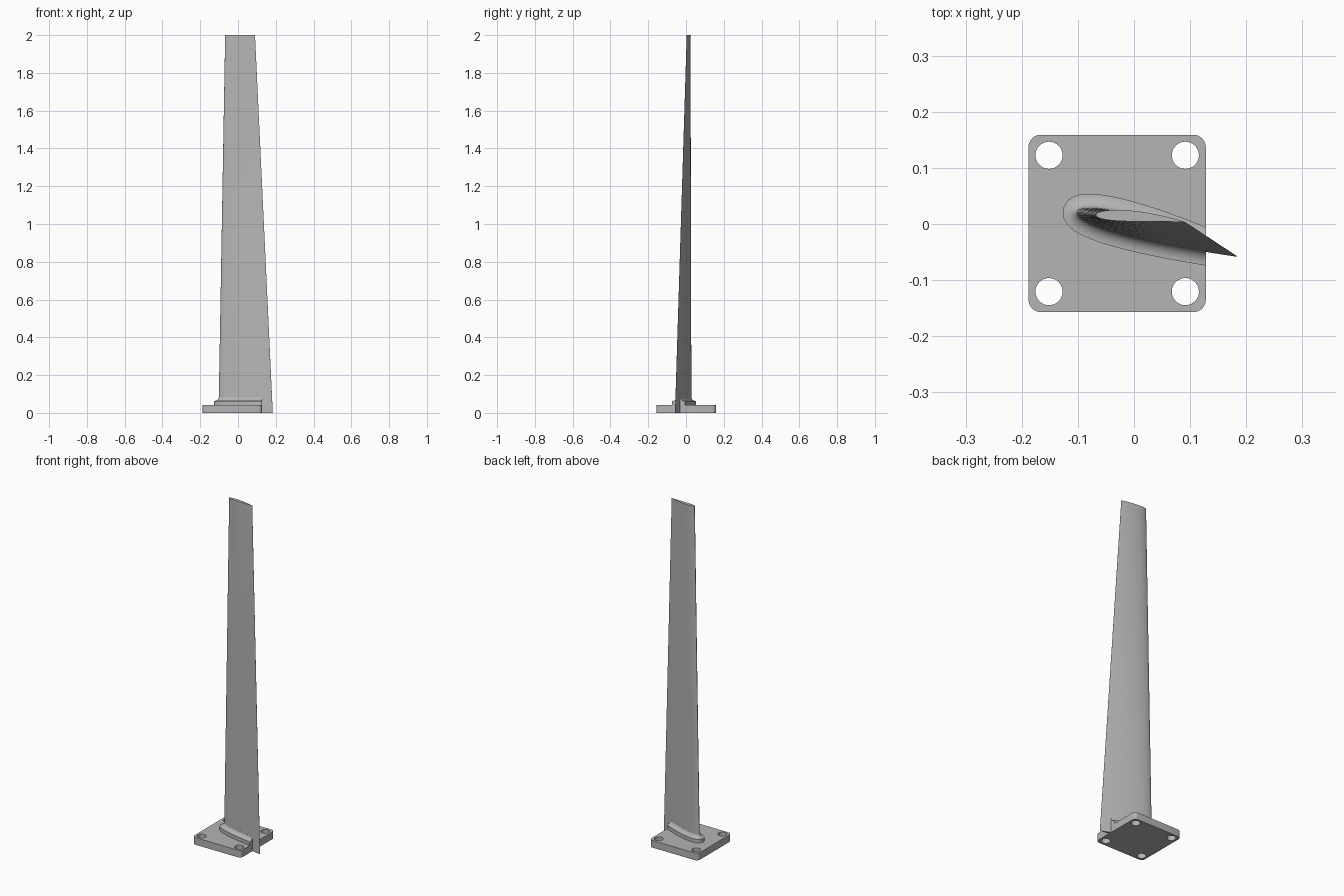
import bpy, bmesh, math
from mathutils import Vector

cube = bpy.data.objects.get("Cube")
if cube:
    bpy.data.objects.remove(cube)

metal = bpy.data.materials.new("light_grey")
metal.use_nodes = True
GREY = (0.46, 0.46, 0.46, 1)
metal.diffuse_color = GREY
metal.node_tree.nodes["Principled BSDF"].inputs["Base Color"].default_value = GREY


def finish(obj):
    """Assign the material and smooth the curved faces."""
    obj.data.materials.clear()
    obj.data.materials.append(metal)
    bpy.ops.object.select_all(action='DESELECT')
    obj.select_set(True)
    bpy.context.view_layer.objects.active = obj
    bpy.ops.object.shade_smooth_by_angle(angle=math.radians(35))


def airfoil(lead, trail, thickness, camber, steps=28):
    """Section points running from trailing edge over the back, round the nose, and return."""
    lead, trail = Vector(lead), Vector(trail)
    chord = trail - lead
    up = Vector((-chord.y, chord.x))
    points = []
    for i in range(2 * steps + 1):
        a = math.pi * i / steps
        t = (1 + math.cos(a)) / 2
        half = 5 * thickness * (0.2969 * math.sqrt(t) - 0.126 * t - 0.3516 * t**2
                                + 0.2843 * t**3 - 0.1015 * t**4)
        side = 1 if i <= steps else -1
        points.append(lead + chord * t + up * (side * half + 4 * camber * t * (1 - t)))
    return points


def offset(points, distance):
    """Move an open section outwards along its normals."""
    moved = []
    for i, p in enumerate(points):
        d = (points[min(i + 1, len(points) - 1)] - points[max(i - 1, 0)]).normalized()
        moved.append(p + Vector((d.y, -d.x)) * distance)
    return moved


def loft(name, sections, cut_x=None):
    """Skin a stack of (points, z) sections, cap it and optionally trim it at cut_x."""
    bm = bmesh.new()
    rings = [[bm.verts.new((p.x, p.y, z)) for p in pts] for pts, z in sections]
    n = len(rings[0])
    for low, high in zip(rings, rings[1:]):
        for i in range(n):
            j = (i + 1) % n
            bm.faces.new((low[i], low[j], high[j], high[i]))
    bm.faces.new(rings[0][::-1])
    bm.faces.new(rings[-1])
    if cut_x is not None:
        geom = bm.verts[:] + bm.edges[:] + bm.faces[:]
        cut = bmesh.ops.bisect_plane(bm, geom=geom, plane_co=(cut_x, 0, 0),
                                     plane_no=(1, 0, 0), clear_outer=True)
        edges = [e for e in cut["geom_cut"] if isinstance(e, bmesh.types.BMEdge)]
        bmesh.ops.holes_fill(bm, edges=edges)
    bmesh.ops.recalc_face_normals(bm, faces=bm.faces)
    mesh = bpy.data.meshes.new(name)
    bm.to_mesh(mesh)
    bm.free()
    obj = bpy.data.objects.new(name, mesh)
    bpy.context.collection.objects.link(obj)
    finish(obj)


# Tapered, twisted blade
HEIGHT = 2.0
root = airfoil((-0.103, 0.022), (0.184, -0.058), 0.125, 0.004)
tip = airfoil((-0.068, 0.016), (0.09, 0.004), 0.125, 0.02)


def section(z):
    return [a.lerp(b, z / HEIGHT) for a, b in zip(root, tip)]


loft("blade", [(section(HEIGHT * k / 12), HEIGHT * k / 12) for k in range(13)])

# Collar round the blade root, with a hollow fillet running up to the blade
RADIUS, STEP, PLATE = 0.025, 0.063, 0.042
collar = [(offset(section(PLATE), RADIUS), z) for z in (PLATE - 0.01, STEP)]
for k in range(1, 9):
    a = math.pi / 2 * k / 8
    z = STEP + 0.02 * (1 - math.cos(a))
    collar.append((offset(section(z), RADIUS * (1 - math.sin(a)) + 0.0003), z))
loft("root_collar", collar, cut_x=0.128)

# Mounting plate with rounded corners and four bolt holes
CENTRE, HALF, CORNER, HOLE = Vector((-0.03, 0.001)), 0.158, 0.022, 0.0242
curve = bpy.data.curves.new("mounting_plate", 'CURVE')
curve.dimensions = '2D'
curve.fill_mode = 'BOTH'
curve.extrude = PLATE / 2


def arc(centre, radius, start, sweep, steps):
    return [centre + radius * Vector((math.cos(start + sweep * i / steps),
                                      math.sin(start + sweep * i / steps)))
            for i in range(steps + 1)]


def add_loop(points):
    spline = curve.splines.new('POLY')
    spline.points.add(len(points) - 1)
    for sp, p in zip(spline.points, points):
        sp.co = (p.x, p.y, 0, 1)
    spline.use_cyclic_u = True


outline = []
for k in range(4):
    direction = Vector((math.cos(math.pi / 4 + k * math.pi / 2),
                        math.sin(math.pi / 4 + k * math.pi / 2))) * math.sqrt(2)
    outline += arc(CENTRE + direction * (HALF - CORNER), CORNER, k * math.pi / 2, math.pi / 2, 8)
    add_loop(arc(CENTRE + direction * 0.1215, HOLE, 0, 2 * math.pi, 32)[:-1])
add_loop(outline)

plate_curve = bpy.data.objects.new("plate_outline", curve)
bpy.context.collection.objects.link(plate_curve)
bpy.context.view_layer.update()
evaluated = plate_curve.evaluated_get(bpy.context.evaluated_depsgraph_get())
mesh = bpy.data.meshes.new_from_object(evaluated)
bpy.data.objects.remove(plate_curve)
bm = bmesh.new()
bm.from_mesh(mesh)
bmesh.ops.remove_doubles(bm, verts=bm.verts, dist=0.0001)
bmesh.ops.translate(bm, verts=bm.verts, vec=(0, 0, PLATE / 2))
bmesh.ops.recalc_face_normals(bm, faces=bm.faces)
bm.to_mesh(mesh)
bm.free()
plate = bpy.data.objects.new("mounting_plate", mesh)
bpy.context.collection.objects.link(plate)
finish(plate)
